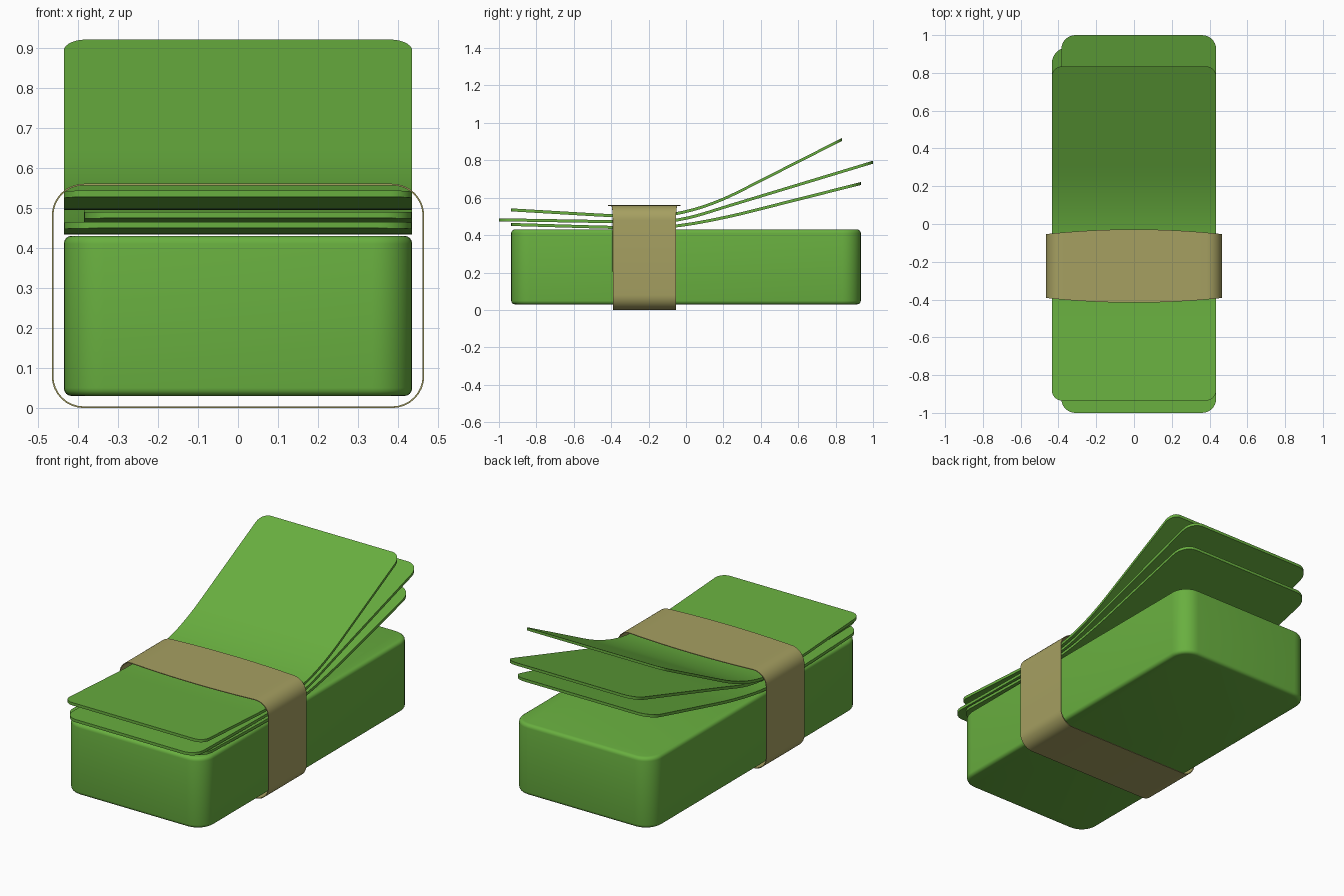
import bpy, bmesh, math

if "Cube" in bpy.data.objects:
    bpy.data.objects.remove(bpy.data.objects["Cube"])


def material(name, color):
    m = bpy.data.materials.new(name)
    m.diffuse_color = color
    m.use_nodes = True
    m.node_tree.nodes["Principled BSDF"].inputs["Base Color"].default_value = m.diffuse_color
    return m


GREEN = material("green_paper", (0.14, 0.43, 0.05, 1))
TAN = material("tan_band", (0.38, 0.35, 0.12, 1))


def finish(name, bm, mat, angle=35):
    bmesh.ops.recalc_face_normals(bm, faces=bm.faces)
    me = bpy.data.meshes.new(name)
    bm.to_mesh(me)
    bm.free()
    ob = bpy.data.objects.new(name, me)
    bpy.context.collection.objects.link(ob)
    me.materials.append(mat)
    bpy.ops.object.select_all(action='DESELECT')
    ob.select_set(True)
    bpy.context.view_layer.objects.active = ob
    bpy.ops.object.shade_smooth_by_angle(angle=math.radians(angle))
    return ob


def rounded_rect(w, h, r, n=8):
    """Outline of a rounded rectangle with half sizes w, h."""
    pts = []
    for i, (sx, sy) in enumerate([(1, 1), (-1, 1), (-1, -1), (1, -1)]):
        for k in range(n + 1):
            a = math.pi / 2 * (i + k / n)
            pts.append((sx * (w - r) + r * math.cos(a), sy * (h - r) + r * math.sin(a)))
    return pts


# Main stack: rounded slab with softened rims
def build_stack():
    bm = bmesh.new()
    soft, rings = 0.02, []
    levels = [(0.03, -1), (0.43, 1)]
    for z, s in levels:
        steps = [math.pi / 2 * k / 4 for k in range(5)]
        for a in (steps[::-1] if s < 0 else steps):
            inset = soft * (1 - math.cos(a))
            zz = z - s * soft + s * soft * math.sin(a)
            rings.append([bm.verts.new((x, y, zz)) for x, y in
                          rounded_rect(0.435 - inset, 0.935 - inset, 0.1 - inset)])
    n = len(rings[0])
    for a, b in zip(rings, rings[1:]):
        for i in range(n):
            bm.faces.new((a[i], a[(i + 1) % n], b[(i + 1) % n], b[i]))
    bm.faces.new(rings[0][::-1])
    bm.faces.new(rings[-1])
    finish("bill_stack", bm, GREEN, 40)


# Loose sheets: rounded strips following a smoothed side profile
def height(path, y):
    for (y0, z0), (y1, z1) in zip(path, path[1:]):
        if y <= y1 or (y1, z1) == path[-1]:
            return z0 + (z1 - z0) * (y - y0) / (y1 - y0)


def build_sheet(name, path, x0, x1, r, thick=0.016):
    ya, yb = path[0][0], path[-1][0]
    arc = [r * (1 - math.cos(math.pi / 2 * k / 7)) for k in range(8)]
    mid = [ya + r + (yb - ya - 2 * r) * k / 40 for k in range(1, 40)]
    ys = [ya + d for d in arc] + mid + [yb - d for d in reversed(arc)]
    bm = bmesh.new()
    rows = []
    for y in ys:
        d = max(0, r - min(y - ya, yb - y))
        inset = r - math.sqrt(max(0, r * r - d * d))
        z = sum(height(path, y + 0.015 * k) for k in range(-5, 6)) / 11
        rows.append([[bm.verts.new((x, y, z + s * thick / 2))
                      for x in (x0 + inset, x1 - inset)] for s in (-1, 1)])
    for (b0, t0), (b1, t1) in zip(rows, rows[1:]):
        for q in ((t0[0], t0[1], t1[1], t1[0]), (b0[0], b1[0], b1[1], b0[1]),
                  (b0[0], t0[0], t1[0], b1[0]), (b0[1], b1[1], t1[1], t0[1])):
            bm.faces.new(q)
    for b, t in (rows[0], rows[-1]):
        bm.faces.new((b[0], b[1], t[1], t[0]))
    finish(name, bm, GREEN)


# Paper band: thin rounded loop, its top edges bowed outwards
def build_band():
    w, h, r, t = 0.465, 0.28, 0.08, 0.004
    outer = [p for p in rounded_rect(w, h, r)]
    inner = [p for p in rounded_rect(w - t, h - t, r - t)]

    def densify(pts):
        # extra points along the flat top so it can bow
        return pts[:9] + [(pts[8][0] + (pts[9][0] - pts[8][0]) * k / 16, pts[8][1])
                          for k in range(1, 16)] + pts[9:]

    bm = bmesh.new()
    loops = []
    for pts, s in ((outer, -1), (outer, 1), (inner, 1), (inner, -1)):
        ring = []
        for x, z in densify(pts):
            bow = 0.025 * (1 - (x / w) ** 2) if z > 0 else 0
            ring.append(bm.verts.new((x, -0.2225 + s * (0.169 + bow), z + h)))
        loops.append(ring)
    n = len(loops[0])
    for j in range(4):
        a, b = loops[j], loops[(j + 1) % 4]
        for i in range(n):
            bm.faces.new((a[i], a[(i + 1) % n], b[(i + 1) % n], b[i]))
    finish("paper_band", bm, TAN)


build_stack()
build_sheet("top_sheet", [(-0.935, 0.535), (-0.39, 0.503), (-0.12, 0.503),
                          (0.03, 0.53), (0.2, 0.59), (0.835, 0.912)], -0.435, 0.435, 0.055)
build_sheet("middle_sheet", [(-1.0, 0.482), (-0.39, 0.472), (-0.12, 0.468),
                             (0.03, 0.494), (0.2, 0.548), (1.0, 0.79)], -0.385, 0.435, 0.075)
build_sheet("lower_sheet", [(-0.935, 0.457), (-0.39, 0.441), (-0.12, 0.441),
                            (0.03, 0.459), (0.25, 0.503), (0.935, 0.676)], -0.435, 0.435, 0.085)
build_band()
